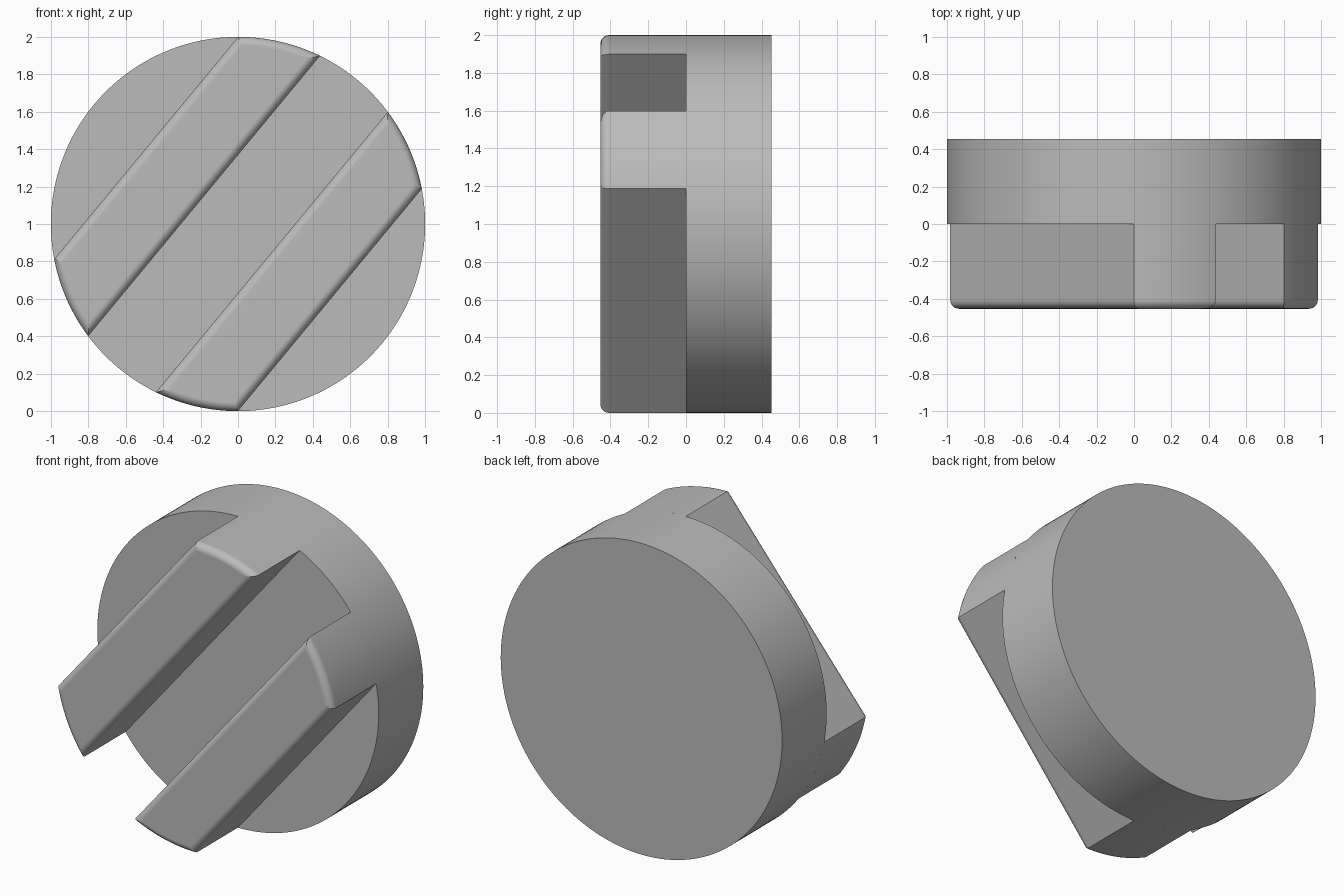
import bpy, bmesh
from math import sin, cos, asin, pi, radians

old = bpy.data.objects.get("Cube")
if old:
    bpy.data.objects.remove(old, do_unlink=True)

HALF = 0.453           # half depth
INNER, OUTER = 0.235, 0.637   # lug side distances from the centre line
TILT = radians(50.4)   # lug direction
ROUND = 0.045          # front edge rounding
STEPS, ARC = 6, 24

grey = bpy.data.materials.new("plain_grey")
grey.use_nodes = True
colour = (0.5, 0.5, 0.5, 1)
grey.diffuse_color = colour
grey.node_tree.nodes["Principled BSDF"].inputs["Base Color"].default_value = colour


def finish(bm, name):
    bmesh.ops.recalc_face_normals(bm, faces=bm.faces)
    mesh = bpy.data.meshes.new(name)
    bm.to_mesh(mesh)
    bm.free()
    mesh.materials.append(grey)
    obj = bpy.data.objects.new(name, mesh)
    bpy.context.collection.objects.link(obj)
    bpy.ops.object.select_all(action='DESELECT')
    obj.select_set(True)
    bpy.context.view_layer.objects.active = obj
    bpy.ops.object.shade_smooth_by_angle(angle=radians(30))
    # Keep the large faces flat beside the rounding
    weighted = obj.modifiers.new("flat_faces", 'WEIGHTED_NORMAL')
    weighted.keep_sharp = True
    return obj


def skin(bm, rings):
    for a, b in zip(rings, rings[1:]):
        for i in range(len(a)):
            j = (i + 1) % len(a)
            bm.faces.new((a[i], a[j], b[j], b[i]))


def lug_ring(bm, side, inset, y):
    """Strip of the disc between two parallel chords, shrunk by inset."""
    r = 1 - inset
    lo, hi = asin((INNER + inset) / r), asin((OUTER - inset) / r)
    first = [lo + (hi - lo) * i / ARC for i in range(ARC + 1)]
    angles = first + [pi - t for t in reversed(first)]
    turn = TILT + (0 if side > 0 else pi)
    return [bm.verts.new((r * cos(t + turn), y, 1 + r * sin(t + turn)))
            for t in angles]


# Round base disc
bm = bmesh.new()
N = 192
rings = [[bm.verts.new((cos(2 * pi * i / N), y, 1 + sin(2 * pi * i / N)))
          for i in range(N)] for y in (0, HALF)]
skin(bm, rings)
for ring in rings:
    bm.faces.new(ring)
finish(bm, "base_disc")

# Two parallel lugs with rounded front edges
for name, side in (("upper_lug", 1), ("lower_lug", -1)):
    bm = bmesh.new()
    rings = [lug_ring(bm, side, 0, 0)]
    for k in range(STEPS + 1):
        a = k / STEPS * pi / 2
        rings.append(lug_ring(bm, side, ROUND * (1 - cos(a)),
                              -HALF + ROUND * (1 - sin(a))))
    skin(bm, rings)
    bm.faces.new(rings[-1])
    finish(bm, name)
